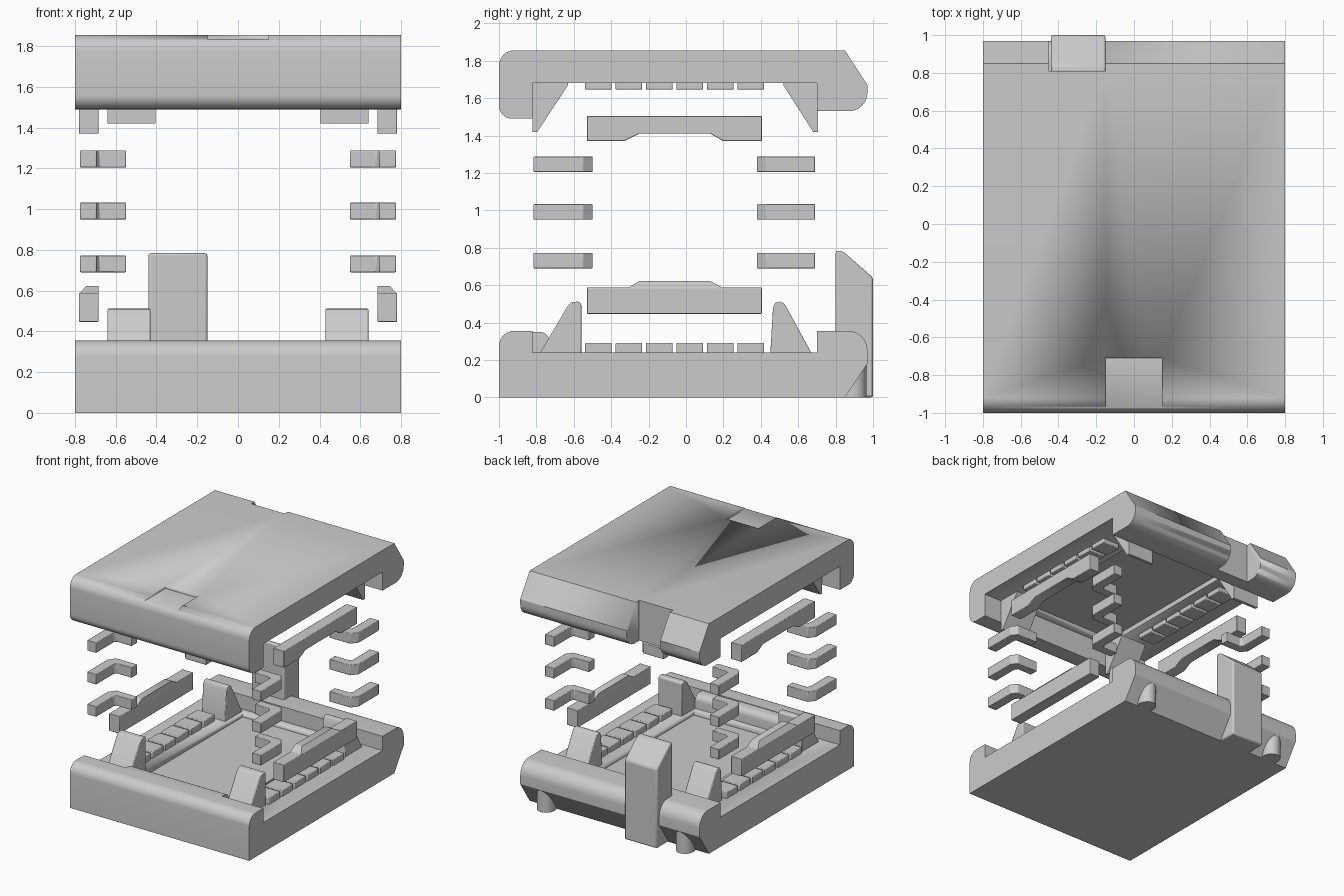
import bpy, bmesh, math
from mathutils import Vector

if "Cube" in bpy.data.objects:
    bpy.data.objects.remove(bpy.data.objects["Cube"])


def finish(name, bm, bevel=0.0, smooth=True):
    bmesh.ops.recalc_face_normals(bm, faces=bm.faces)
    me = bpy.data.meshes.new(name)
    bm.to_mesh(me)
    bm.free()
    ob = bpy.data.objects.new(name, me)
    bpy.context.collection.objects.link(ob)
    if bevel:
        m = ob.modifiers.new("bevel", 'BEVEL')
        m.width, m.segments, m.limit_method = bevel, 2, 'ANGLE'
    if smooth:
        bpy.context.view_layer.objects.active = ob
        bpy.ops.object.select_all(action='DESELECT')
        ob.select_set(True)
        bpy.ops.object.shade_smooth_by_angle(angle=math.radians(30))
    return ob


def extrude(name, pts, lo, hi, axis='x', bevel=0.0, tweak=None):
    """Profile (y,z) swept along x, or profile (x,y) swept along z."""
    bm = bmesh.new()
    put = (lambda p, t: (t, p[0], p[1])) if axis == 'x' else (lambda p, t: (p[0], p[1], t))
    vs = [bm.verts.new(put(p, lo)) for p in pts]
    f = bm.faces.new(vs)
    ext = bmesh.ops.extrude_face_region(bm, geom=[f])
    step = Vector((hi - lo, 0, 0)) if axis == 'x' else Vector((0, 0, hi - lo))
    bmesh.ops.translate(bm, vec=step, verts=[g for g in ext['geom'] if isinstance(g, bmesh.types.BMVert)])
    if tweak:
        for v in bm.verts:
            tweak(v.co)
    return finish(name, bm, bevel)


def box(name, x0, x1, y0, y1, z0, z1, bevel=0.0):
    return extrude(name, [(y0, z0), (y1, z0), (y1, z1), (y0, z1)], x0, x1, bevel=bevel)


def arc(cy, cz, ry, rz, a0, a1, n=8):
    return [(cy + ry * math.cos(math.radians(a0 + (a1 - a0) * i / n)),
             cz + rz * math.sin(math.radians(a0 + (a1 - a0) * i / n))) for i in range(n + 1)]


def cut(ob, *args):
    c = box("cutter", *args)
    c.hide_render = True
    c.hide_set(True)
    m = ob.modifiers.new("cut", 'BOOLEAN')
    m.operation, m.solver, m.object = 'DIFFERENCE', 'EXACT', c


def sides(x0, x1):
    return (("right", x0, x1), ("left", -x1, -x0))


# Base shell: raised rounded front and back lips, shallow central well
base = extrude("base_shell",
               [(-1, 0), (0.85, 0), (0.97, 0.18)]
               + arc(0.87, 0.25, 0.1, 0.105, 0, 90)
               + [(0.70, 0.355), (0.70, 0.24), (-0.82, 0.24), (-0.82, 0.355)]
               + arc(-0.92, 0.275, 0.08, 0.08, 90, 180), -0.8, 0.8)
cut(base, -0.42, 0.42, -0.7, 0.66, 0.2, 0.3)
extrude("base_front_inner_lip",
        [(-0.9, 0.2), (-0.73, 0.2)] + arc(-0.78, 0.30, 0.05, 0.05, 0, 90, 5) + [(-0.9, 0.352)],
        -0.43, 0.43)

# Lid shell: inverted tray with sloped rear edge
lid = extrude("lid_shell",
              arc(-0.92, 1.77, 0.08, 0.085, 180, 90)
              + [(0.85, 1.855), (0.97, 1.67)]
              + arc(0.87, 1.63, 0.1, 0.1, 0, -90)
              + [(0.70, 1.53), (0.70, 1.68), (-0.82, 1.68), (-0.82, 1.49)]
              + arc(-0.93, 1.56, 0.07, 0.07, 270, 180), -0.8, 0.8)
cut(lid, -0.42, 0.42, -0.78, 0.66, 1.6, 1.72)       # ceiling recess
cut(lid, -0.15, 0.15, -1.1, -0.71, 1.832, 1.95)     # finger notch
cut(lid, -0.45, -0.15, 0.81, 1.1, 1.4, 1.95)        # rear tower notch

# Rear tower
extrude("rear_tower", [(0.8, 0), (1, 0), (1, 0.64), (0.84, 0.78), (0.8, 0.785)],
        -0.44, -0.15, bevel=0.012)

# Rear feet under the sloped edge
for s in (-1, 1):
    extrude("rear_foot", arc(s * 0.62, 0.89, 0.07, 0.075, 0, 350, 20), 0.0, 0.19, 'z')

for side, x0, x1 in sides(0.43, 0.64):
    # Upright guide tabs on the base
    extrude("base_front_tab_" + side,
            [(-0.79, 0.22), (-0.56, 0.22), (-0.56, 0.50), (-0.575, 0.512), (-0.61, 0.51), (-0.635, 0.485)],
            x0, x1, bevel=0.006)
    extrude("base_back_tab_" + side,
            [(0.45, 0.22), (0.68, 0.22), (0.53, 0.495), (0.51, 0.512), (0.48, 0.51), (0.465, 0.48)],
            x0, x1, bevel=0.006)

for side, x0, x1 in sides(0.405, 0.64):
    # Hanging guide tabs on the lid
    extrude("lid_front_tab_" + side, [(-0.82, 1.73), (-0.82, 1.42), (-0.795, 1.42), (-0.63, 1.67), (-0.63, 1.73)], x0, x1)
    extrude("lid_back_tab_" + side, [(0.705, 1.73), (0.705, 1.42), (0.68, 1.42), (0.52, 1.67), (0.52, 1.73)], x0, x1)

# Rows of support pads
for side, x0, x1 in sides(0.5, 0.655):
    for i in range(6):
        y = -0.54 + i * 0.163
        box("base_pad_" + side, x0, x1, y, y + 0.143, 0.23, 0.292, bevel=0.006)
        box("lid_pad_" + side, x0, x1, y, y + 0.143, 1.645, 1.7, bevel=0.006)


# Side rails: lower with raised bump, upper with matching notch
def slope_bump(co):
    if co.z > 0.6 and abs(co.x) > 0.74:
        co.x -= math.copysign(0.035, co.x)


for side, x0, x1 in sides(0.685, 0.78):
    box("lower_rail_" + side, x0, x1, -0.53, 0.405, 0.447, 0.587, bevel=0.004)
    extrude("lower_rail_bump_" + side, [(-0.31, 0.585), (0.2, 0.585), (0.13, 0.622), (-0.25, 0.622)],
            x0, x1, tweak=slope_bump)
    extrude("upper_rail_" + side,
            [(-0.53, 1.37), (-0.33, 1.37), (-0.25, 1.41), (0.13, 1.41), (0.2, 1.37),
             (0.405, 1.37), (0.405, 1.505), (-0.53, 1.505)], x0, x1, bevel=0.004)

# Corner clips: chamfered L shapes at three heights
for s in (-1, 1):
    for label, yc, yend in (("front", -0.50, -0.815), ("back", 0.38, 0.69)):
        d = 1 if yend > yc else -1
        shape = [(0.55, yc), (0.735, yc), (0.775, yc + d * 0.05), (0.775, yend),
                 (0.695, yend), (0.695, yc + d * 0.09), (0.68, yc + d * 0.07), (0.55, yc + d * 0.07)]
        for z in (0.69, 0.95, 1.205):
            extrude("corner_clip_" + label, [(s * x, y) for x, y in shape], z, z + 0.083, 'z', bevel=0.004)
